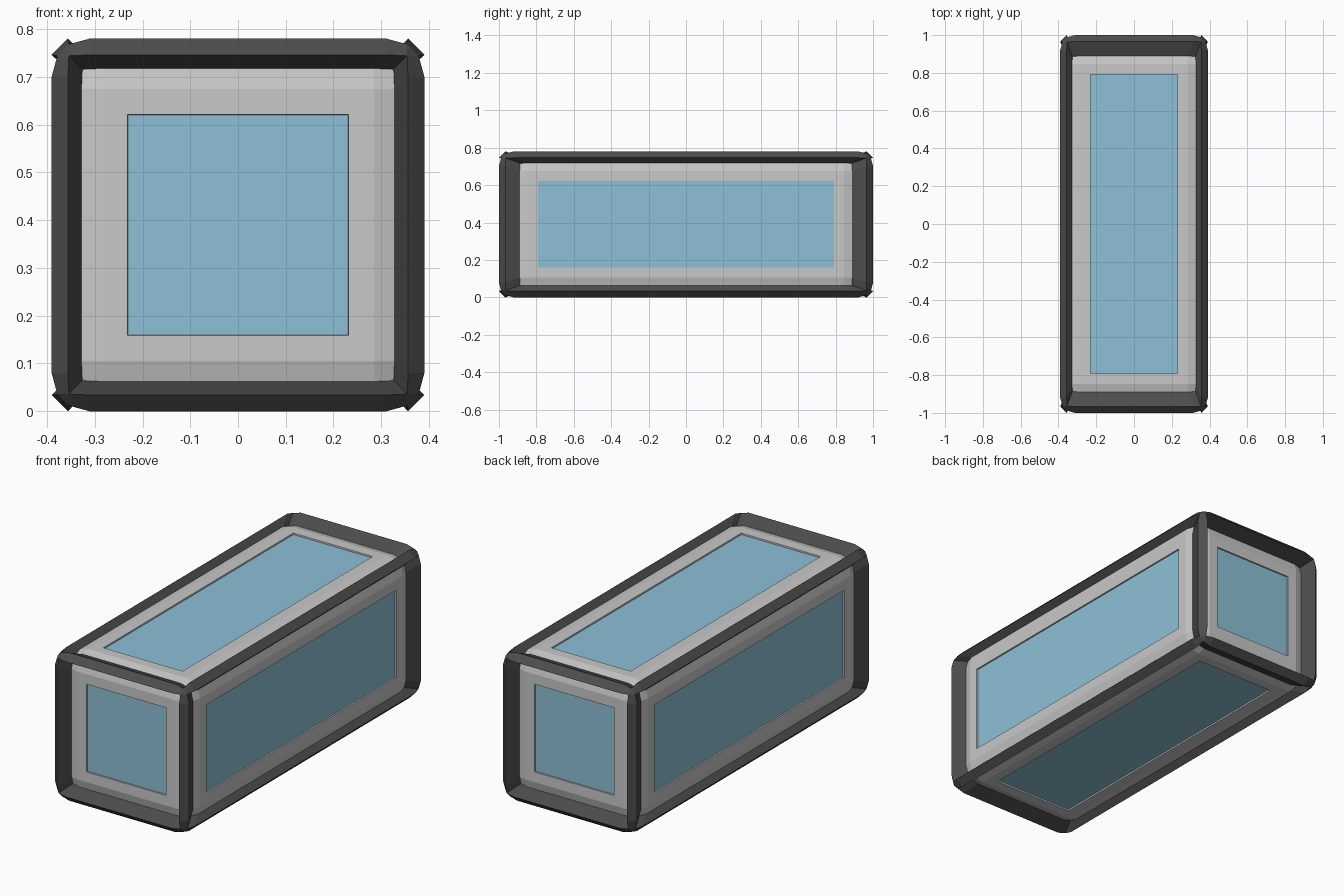
import bpy
import bmesh
from mathutils import Matrix, Vector

cube = bpy.data.objects.get("Cube")
if cube:
    bpy.data.objects.remove(cube, do_unlink=True)


def material(name, rgb):
    mat = bpy.data.materials.new(name)
    mat.use_nodes = True
    mat.diffuse_color = (*rgb, 1)
    mat.node_tree.nodes["Principled BSDF"].inputs["Base Color"].default_value = (*rgb, 1)
    return mat


materials = [
    material("light grey panel", (0.58, 0.58, 0.58)),
    material("charcoal frame", (0.075, 0.075, 0.075)),
    material("pale blue window", (0.27, 0.53, 0.68)),
]

HALF = Vector((0.371, 0.932, 0.371))
ROUND = 0.086
FRAME_SCALE = 1.087
MARGIN = 0.076
RECESS = 0.008

# Body: box with three-step rounded edges
bm = bmesh.new()
bmesh.ops.create_cube(bm, size=2, matrix=Matrix.Diagonal((*HALF, 1)))
bmesh.ops.bevel(bm, geom=bm.edges[:], offset=ROUND, segments=3,
                profile=0.5, affect='EDGES')
bm.normal_update()

# Frame: the middle step of every rounded edge and corner, raised outward
frame = [f for f in bm.faces if sorted(abs(c) for c in f.normal)[1] > 0.53]
raised = bmesh.ops.extrude_face_region(bm, geom=frame)
verts = [g for g in raised["geom"] if isinstance(g, bmesh.types.BMVert)]
top_faces = {g for g in raised["geom"] if isinstance(g, bmesh.types.BMFace)}
bmesh.ops.delete(bm, geom=[f for f in frame if f.is_valid], context='FACES')
bmesh.ops.scale(bm, vec=(FRAME_SCALE,) * 3, verts=verts)
raised_verts = set(verts)
for f in bm.faces:
    if any(v in raised_verts for v in f.verts):
        f.material_index = 1
bmesh.ops.recalc_face_normals(bm, faces=bm.faces[:])
bm.normal_update()

# Windows: recessed rectangles in the six flat sides
flats = [f for f in bm.faces
         if f.material_index == 0 and max(abs(c) for c in f.normal) > 0.999]
for f in flats:
    bmesh.ops.inset_individual(bm, faces=[f], thickness=MARGIN, depth=0)
    bmesh.ops.inset_individual(bm, faces=[f], thickness=0.0005, depth=-RECESS)
    f.material_index = 2

bmesh.ops.translate(bm, vec=(0, 0, 0.39), verts=bm.verts[:])
mesh = bpy.data.meshes.new("framed_container")
bm.to_mesh(mesh)
bm.free()
for m in materials:
    mesh.materials.append(m)
obj = bpy.data.objects.new("framed_container", mesh)
bpy.context.collection.objects.link(obj)
